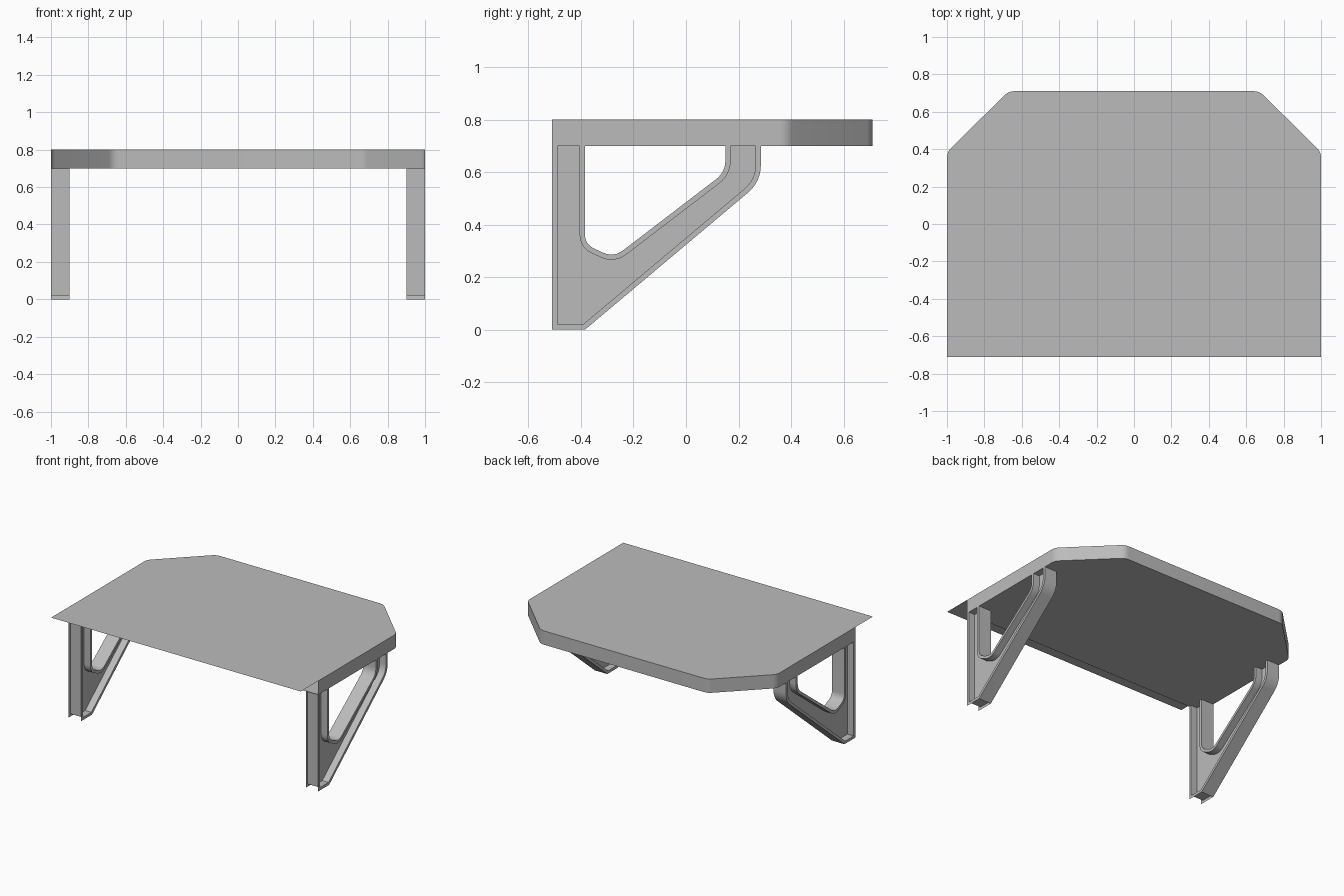
import bpy, bmesh, math
from mathutils import Vector

cube = bpy.data.objects.get("Cube")
if cube:
    bpy.data.objects.remove(cube, do_unlink=True)

grey = bpy.data.materials.new("plain_grey")
grey.use_nodes = True
grey.diffuse_color = (0.5, 0.5, 0.5, 1)
grey.node_tree.nodes["Principled BSDF"].inputs["Base Color"].default_value = (0.5, 0.5, 0.5, 1)

UNDER, TOP = 0.70, 0.80      # heights of the slab
FRONT = -0.51                # front of slab and brackets
LIP = 0.02                   # flange thickness


def fillet(corners, steps=6):
    """Corners are (a, b, cut); a positive cut rounds the corner."""
    pts = []
    for i, (a, b, cut) in enumerate(corners):
        p = Vector((a, b))
        if not cut:
            pts.append(p)
            continue
        before = Vector(corners[i - 1][:2])
        after = Vector(corners[(i + 1) % len(corners)][:2])
        s = p + (before - p).normalized() * cut
        e = p + (after - p).normalized() * cut
        for k in range(steps + 1):
            t = k / steps
            pts.append(s * (1 - t) ** 2 + p * 2 * t * (1 - t) + e * t * t)
    return pts


def on_top(p, q):
    return abs(p.y - UNDER) < 1e-5 and abs(q.y - UNDER) < 1e-5


def inset(pts):
    """Move every edge inward by the lip, except those under the slab."""
    out = []
    for i, p in enumerate(pts):
        lines = []
        for a, b in ((pts[i - 1], p), (p, pts[(i + 1) % len(pts)])):
            d = (b - a).normalized()
            n = Vector((-d.y, d.x))
            lines.append((n, n.dot(p) + (0 if on_top(a, b) else LIP)))
        (n, c), (m, e) = lines
        det = n.x * m.y - n.y * m.x
        if abs(det) < 1e-4:
            out.append(p + n * LIP)
        else:
            out.append(Vector(((c * m.y - e * n.y) / det, (n.x * e - m.x * c) / det)))
    return out


def finish(name, bm):
    bmesh.ops.remove_doubles(bm, verts=bm.verts, dist=1e-5)
    bmesh.ops.recalc_face_normals(bm, faces=bm.faces)
    mesh = bpy.data.meshes.new(name)
    bm.to_mesh(mesh)
    bm.free()
    mesh.materials.append(grey)
    obj = bpy.data.objects.new(name, mesh)
    bpy.context.collection.objects.link(obj)
    bpy.ops.object.select_all(action='DESELECT')
    obj.select_set(True)
    bpy.context.view_layer.objects.active = obj
    bpy.ops.object.shade_smooth_by_angle(angle=math.radians(30))
    return obj


def face(bm, coords):
    bm.faces.new([bm.verts.new(c) for c in coords])


# Slab: overhanging top sheet, underside and rim, open along the front
def slab_outline(front):
    return fillet([(1, front, 0), (1, 0.385, 0.03), (0.67, 0.71, 0.03),
                   (-0.67, 0.71, 0.03), (-1, 0.385, 0.03), (-1, front, 0)])


bm = bmesh.new()
rim = slab_outline(FRONT)
for p, q in zip(rim, rim[1:]):
    face(bm, [(p.x, p.y, UNDER), (q.x, q.y, UNDER), (q.x, q.y, TOP), (p.x, p.y, TOP)])
face(bm, [(p.x, p.y, UNDER) for p in reversed(rim)])
face(bm, [(p.x, p.y, TOP) for p in slab_outline(-0.71)])
finish("table_top", bm)

# Bracket profile in (y, z): upright leg and diagonal brace
outer = fillet([(FRONT, UNDER, 0), (FRONT, 0, 0), (-0.385, 0, 0),
                (0.285, 0.563, 0.065), (0.285, UNDER, 0),
                (0.15, UNDER, 0), (0.15, 0.60, 0.045),
                (-0.275, 0.275, 0.045), (-0.385, 0.325, 0.04),
                (-0.385, UNDER, 0)])
inner = inset(outer)
count = len(outer)

for side, label in ((1, "left"), (-1, "right")):
    x_in, x_out = 0.9 * side, 1.0 * side
    bm = bmesh.new()
    for i in range(count):
        j = (i + 1) % count
        if on_top(outer[i], outer[j]):
            continue
        # flat lips on both sides
        for x in (x_in, x_out):
            face(bm, [(x, *outer[i]), (x, *outer[j]), (x, *inner[j]), (x, *inner[i])])
        # inner wall, and outer wall except along the open front and foot
        for loop in ((inner,) if i < 2 else (inner, outer)):
            face(bm, [(x_in, *loop[i]), (x_in, *loop[j]), (x_out, *loop[j]), (x_out, *loop[i])])
    finish(label + "_bracket_flange", bm)

    # recessed web
    bm = bmesh.new()
    face(bm, [(0.95 * side, *p) for p in inner])
    finish(label + "_bracket_web", bm)
